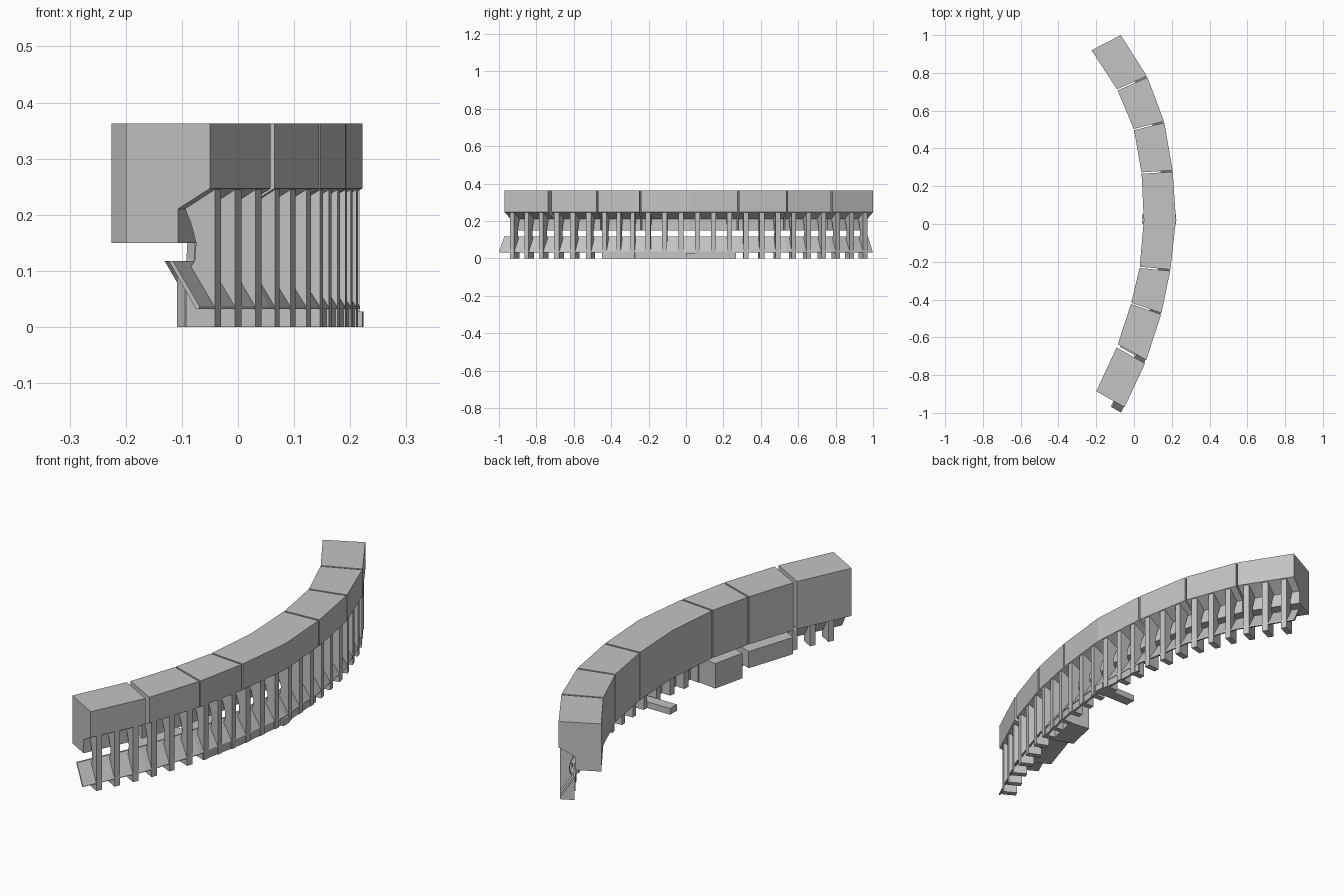
import bpy
import bmesh
from mathutils import Vector

if "Cube" in bpy.data.objects:
    bpy.data.objects.remove(bpy.data.objects["Cube"], do_unlink=True)

grey = bpy.data.materials.new("plain_grey")
grey.use_nodes = True
colour = (0.55, 0.55, 0.55, 1)
grey.diffuse_color = colour
grey.node_tree.nodes["Principled BSDF"].inputs["Base Color"].default_value = colour

# Plan of the curved run: outer and inner corner at every joint
OUTER = [(-.05, -.97), (.06, -.735), (.145, -.475), (.192, -.245), (.222, .02),
         (.205, .28), (.16, .54), (.07, .78), (-.07, 1.0)]
INNER = [(-.2, -.885), (-.09, -.65), (-.015, -.42), (.03, -.23), (.052, .02),
         (.04, .27), (0, .5), (-.088, .71), (-.225, .92)]
DEPTH = 0.17
SPANS = len(OUTER) - 1


def along(points, t):
    i = min(max(int(t), 0), SPANS - 1)
    return Vector(points[i]).lerp(Vector(points[i + 1]), t - i)


def place(t, r, z):
    """Point at joint position t, distance r out from the inner edge, height z."""
    a, b = along(INNER, t), along(OUTER, t)
    p = a + (b - a) * (r / DEPTH)
    return (p.x, p.y, z)


def sweep(name, profile, stations):
    """Loft a closed (r, z) profile through the stations and cap both ends."""
    bm = bmesh.new()
    rings = [[bm.verts.new(place(t, r, z)) for r, z in profile] for t in stations]
    n = len(profile)
    for a, b in zip(rings, rings[1:]):
        for k in range(n):
            m = (k + 1) % n
            bm.faces.new((a[k], a[m], b[m], b[k]))
    bm.faces.new(rings[0])
    bm.faces.new(rings[-1])
    bmesh.ops.recalc_face_normals(bm, faces=bm.faces)
    mesh = bpy.data.meshes.new(name)
    bm.to_mesh(mesh)
    bm.free()
    mesh.materials.append(grey)
    obj = bpy.data.objects.new(name, mesh)
    bpy.context.scene.collection.objects.link(obj)
    return obj


# Heavy upper blocks, separated by narrow joints; the middle one spans two bays
BLOCK = [(0, .15), (0, .363), (DEPTH, .363), (DEPTH, .247), (.105, .21), (.105, .15)]
bays = [(0, 1), (1, 2), (2, 3), (3, 5), (5, 6), (6, 7), (7, 8)]
for start, end in bays:
    gap = 0.06 if start == 1 else 0.015
    first = start + (gap if start else 0)
    last = end - (0.015 if end < SPANS else 0)
    middle = [4] if end - start == 2 else []
    sweep("upper_block", BLOCK, [first] + middle + [last])

# Sloping sill strip under the blocks
SILL = [(.103, .118), (.111, .118), (.165, .037), (.165, .032), (.158, .032)]
sweep("sloping_sill", SILL, [-.13] + list(range(1, SPANS)) + [SPANS])

# Ribs with a hollowed inner edge, three to a bay
RIB = [(.108, 0), (.166, 0), (.166, .249), (.105, .213), (.118, .185),
       (.128, .15), (.126, .12), (.108, .09)]
half = 0.05
for bay in range(SPANS):
    for offset in (.16, .49, .82):
        t = bay + offset
        sweep("rib", RIB, [t - half, t + half])

# Low skirt closing the foot of the middle bays
SKIRT = [(.152, 0), (.162, 0), (.162, .036), (.152, .036)]
sweep("foot_skirt", SKIRT, [2.1, 3, 4, 4.95])


# Inner boxes and the small cross bar
def box(name, r0, r1, z0, z1, stations):
    sweep(name, [(r0, z0), (r1, z0), (r1, z1), (r0, z1)], stations)


box("long_box", .015, .115, .035, .11, [1.03, 1.95])
box("tall_box", .015, .115, 0, .112, [2.1, 2.85])
box("cross_bar", -.008, .172, 0, .028, [3.93, 4.0, 4.12])
